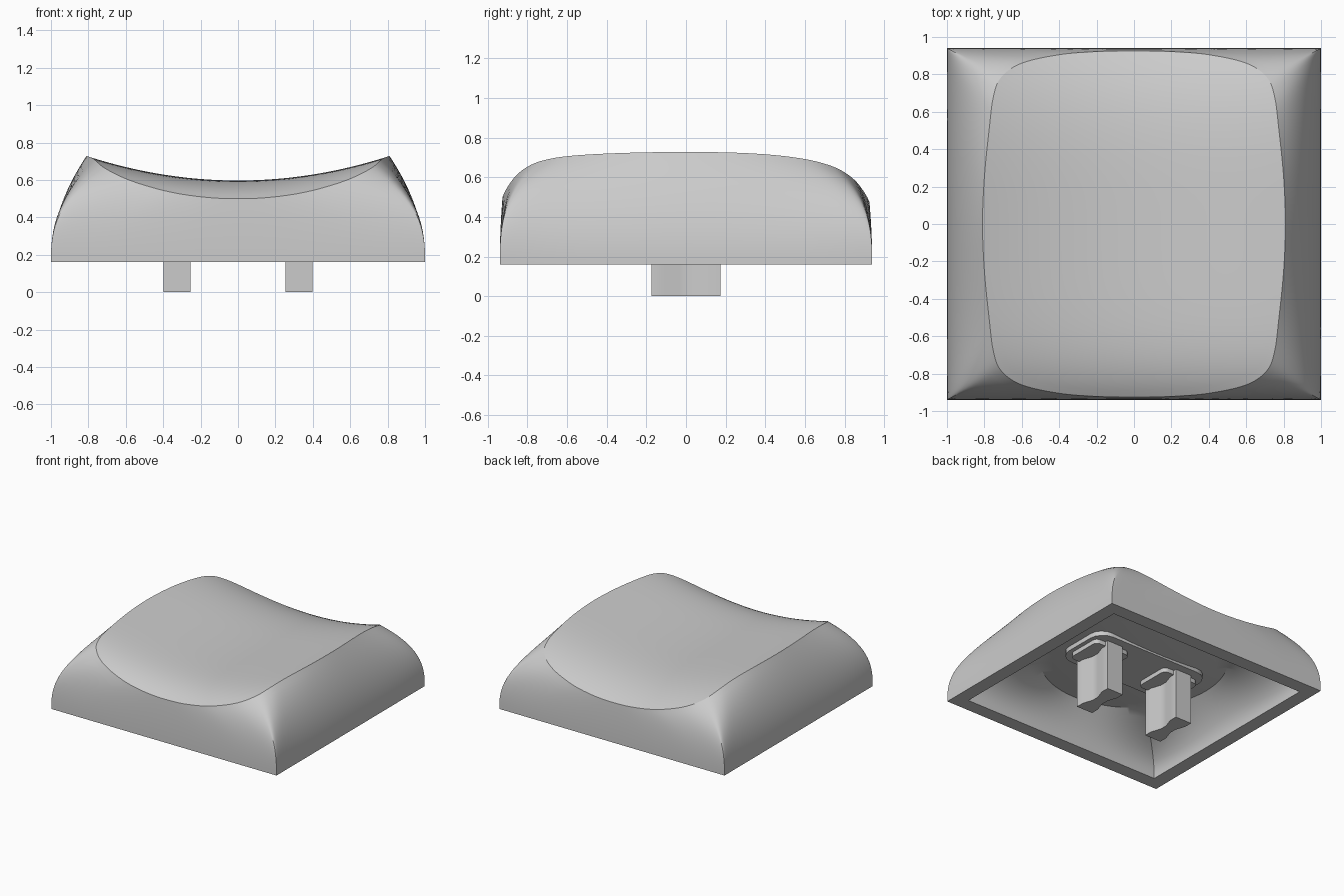
import bpy, bmesh
from mathutils import Vector

if "Cube" in bpy.data.objects:
    bpy.data.objects.remove(bpy.data.objects["Cube"])

grey = bpy.data.materials.new("light grey plastic")
grey.use_nodes = True
grey.diffuse_color = (0.6, 0.6, 0.6, 1)
grey.node_tree.nodes["Principled BSDF"].inputs["Base Color"].default_value = (0.6, 0.6, 0.6, 1)

BASE, CEILING, BULGE = 0.16, 0.46, 0.045
HX, HY, WALL = 1.0, 0.94, 0.11
CORNER = 4                     # index of the rim point above the base corner
RIM = [(0.81, 0), (0.80, 0.25), (0.775, 0.5), (0.752, 0.68), (0.71, 0.785),
       (0.6, 0.86), (0.4, 0.905), (0.2, 0.922), (0, 0.926)]


def finish(name, bm, angle=0.5):
    bmesh.ops.recalc_face_normals(bm, faces=bm.faces)
    mesh = bpy.data.meshes.new(name)
    bm.to_mesh(mesh)
    bm.free()
    mesh.materials.append(grey)
    obj = bpy.data.objects.new(name, mesh)
    bpy.context.collection.objects.link(obj)
    bpy.ops.object.select_all(action='DESELECT')
    obj.select_set(True)
    bpy.context.view_layer.objects.active = obj
    bpy.ops.object.shade_smooth_by_angle(angle=angle)
    return obj


def smooth_path(points, steps):
    """Catmull-Rom through a quarter outline, mirrored at both ends."""
    p = [Vector(q) for q in points]
    p = [Vector((p[1].x, -p[1].y))] + p + [Vector((-p[-2].x, p[-2].y))]
    out = []
    for a, b, c, d in zip(p, p[1:], p[2:], p[3:]):
        for i in range(steps):
            t = i / steps
            out.append(b + (c - a) * t / 2 + (a * 2 - b * 5 + c * 4 - d) * t * t / 2
                       + (b * 3 - a - c * 3 + d) * t ** 3 / 2)
    return out + [p[-2]]


def full_loop(quarter):
    """Mirror a quarter outline from +x to +y into a closed loop."""
    half = quarter + [Vector((-v.x, v.y)) for v in quarter[-2::-1]]
    return half + [Vector((v.x, -v.y)) for v in half[-2:0:-1]]


def dish(x, y):
    """Height of the scooped top; it falls away towards front and back."""
    drop = 0.1 * (y / 0.93) ** 6 if y < 0 else 0.12 * (y / 0.92) ** 4
    return 0.597 + 0.2 * x * x - drop


def ease(f):
    """Crowd base points towards the corner so its crease fades upwards."""
    return 1 - max(0, 1 - f) ** 1.5


# Shell: scooped top, bowed walls, base rim and hollow underside
STEPS = 6
quarter = smooth_path(RIM, STEPS)
cx, cy = RIM[CORNER]
square = [Vector((1, ease(v.y / cy))) if i <= CORNER * STEPS else Vector((ease(v.x / cx), 1))
          for i, v in enumerate(quarter)]
rim, square = full_loop(quarter), full_loop(square)
outer = [Vector((v.x * HX, v.y * HY)) for v in square]
inner = [Vector((v.x * (HX - WALL), v.y * (HY - WALL))) for v in square]
circle = [v.normalized() * 0.69 for v in inner]
bow = [2 + 0.7 * min(abs(v.x), abs(v.y)) ** 4 for v in square]

rings = []
for i in range(1, 25):
    k = i / 24
    rings.append([(v.x * k, v.y * k, dish(v.x * k, v.y * k)) for v in rim])
for i in range(15, -1, -1):
    s = i / 16
    rings.append([(*b.lerp(r, s ** p), BASE + (dish(r.x, r.y) - BASE) * s)
                  for b, r, p in zip(outer, rim, bow)])
for i in range(13):
    s = i / 12
    rings.append([(*b.lerp(c, s ** p), BASE + (CEILING - BASE) * s)
                  for b, c, p in zip(inner, circle, bow)])
# Ceiling bulges down gently under the scoop
for i in range(7, 0, -1):
    k = i / 8
    rings.append([(*(c * k), CEILING - BULGE * (1 - k * k)) for c in circle])

bm = bmesh.new()
loops = [[bm.verts.new(p) for p in ring] for ring in rings]
count = len(rim)
for a, b in zip(loops, loops[1:]):
    for i in range(count):
        j = (i + 1) % count
        bm.faces.new((a[i], a[j], b[j], b[i]))
centre = bm.verts.new((0, 0, dish(0, 0)))
for i in range(count):
    bm.faces.new((centre, loops[0][(i + 1) % count], loops[0][i]))
bm.faces.new(loops[-1])
finish("keycap_shell", bm)


def prism(name, outline, bottom, top, bevel=0):
    bm = bmesh.new()
    face = bm.faces.new([bm.verts.new((x, y, bottom)) for x, y in outline])
    moved = bmesh.ops.extrude_face_region(bm, geom=[face])["geom"]
    bmesh.ops.translate(bm, vec=(0, 0, top - bottom),
                        verts=[g for g in moved if isinstance(g, bmesh.types.BMVert)])
    if bevel:
        upright = [e for e in bm.edges if abs(e.verts[0].co.z - e.verts[1].co.z) > 0.001]
        bmesh.ops.bevel(bm, geom=upright, offset=bevel, segments=4, profile=0.5,
                        affect='EDGES')
    return finish(name, bm)


def box_outline(x, hx, hy):
    return [(x - hx, -hy), (x + hx, -hy), (x + hx, hy), (x - hx, hy)]


# Mounting plate under the ceiling
prism("mounting_plate", box_outline(0, 0.52, 0.24), 0.405, 0.45, 0.12)

# Two waisted stems with narrow cross tabs at their roots
for side, label in ((1, "left"), (-1, "right")):
    x = side * 0.327
    edge = [(0.072, -0.175), (0.072, -0.11), (0.045, -0.03),
            (0.045, 0.03), (0.072, 0.11), (0.072, 0.175)]
    outline = [(x + a, b) for a, b in edge] + [(x - a, b) for a, b in reversed(edge)]
    prism(label + "_stem", outline, 0, 0.43)
    prism(label + "_stem_tab", box_outline(x, 0.16, 0.15), 0.37, 0.42, 0.04)
